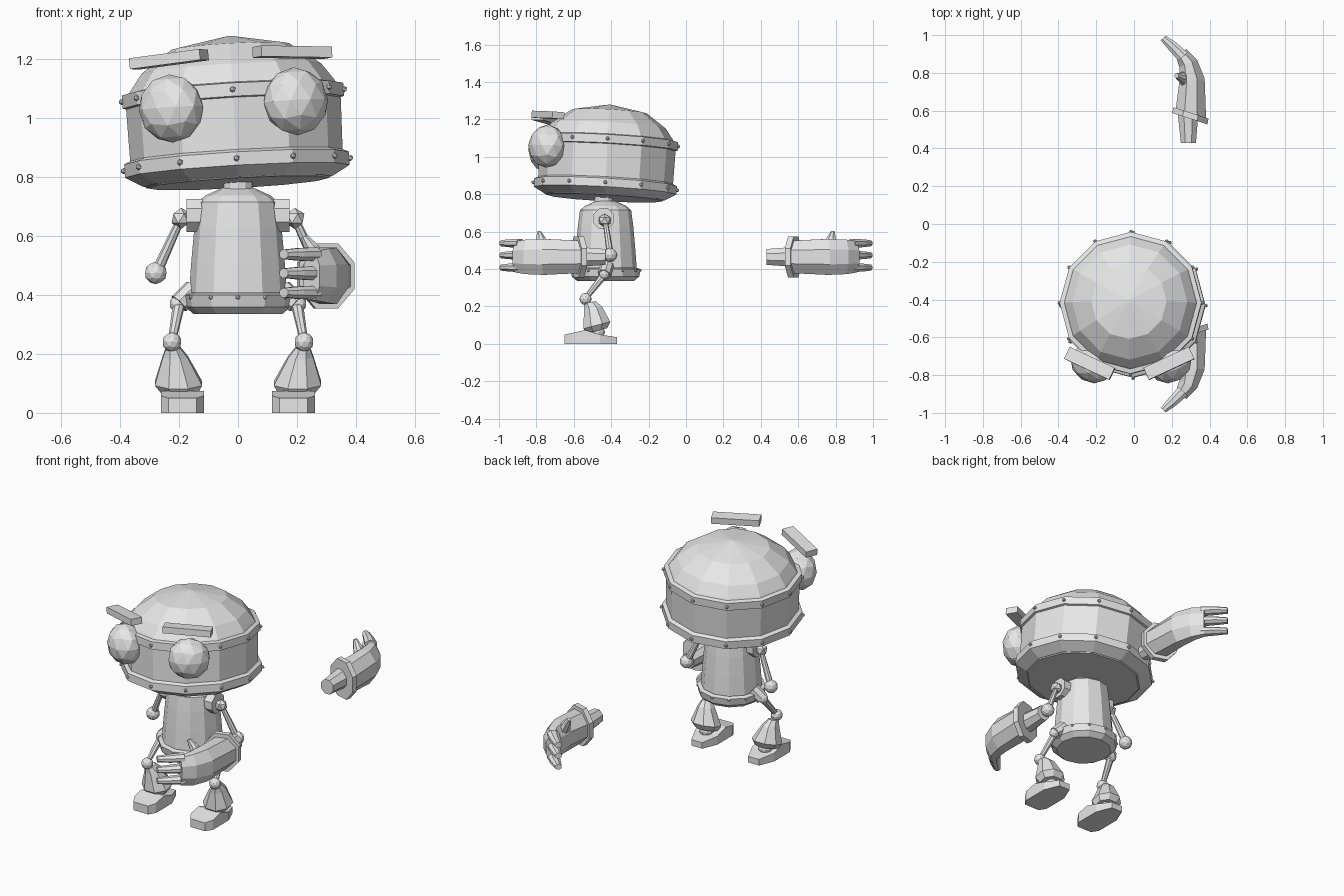
import bpy, bmesh
from math import sin, cos, pi, radians
from mathutils import Vector, Matrix

old = bpy.data.objects.get("Cube")
if old:
    bpy.data.objects.remove(old)

grey = bpy.data.materials.new("light grey")
grey.use_nodes = True
grey.diffuse_color = (0.8, 0.8, 0.8, 1)
grey.node_tree.nodes["Principled BSDF"].inputs["Base Color"].default_value = (0.8, 0.8, 0.8, 1)


def finish(name, bm):
    bmesh.ops.recalc_face_normals(bm, faces=bm.faces)
    mesh = bpy.data.meshes.new(name)
    bm.to_mesh(mesh)
    bm.free()
    mesh.materials.append(grey)
    obj = bpy.data.objects.new(name, mesh)
    bpy.context.collection.objects.link(obj)
    return obj


def loft(name, sections, sides=8, phase=0.5):
    """Skin rings given as (centre, half axis u, half axis v), with capped ends."""
    bm = bmesh.new()
    rings = []
    for c, u, v in sections:
        c, u, v = Vector(c), Vector(u), Vector(v)
        angles = [2 * pi * (i + phase) / sides for i in range(sides)]
        rings.append([bm.verts.new(c + u * cos(a) + v * sin(a)) for a in angles])
    for a, b in zip(rings, rings[1:]):
        for i in range(sides):
            j = (i + 1) % sides
            bm.faces.new((a[i], a[j], b[j], b[i]))
    bm.faces.new(rings[0])
    bm.faces.new(rings[-1])
    return finish(name, bm)


def lathe(name, x, y, profile, sides=12, phase=0):
    return loft(name, [((x, y, z), (r, 0, 0), (0, r, 0)) for r, z in profile], sides, phase)


def rod(name, a, b, ra, rb, sides=8):
    a, b = Vector(a), Vector(b)
    q = (b - a).to_track_quat('Z', 'Y')
    u, v = q @ Vector((1, 0, 0)), q @ Vector((0, 1, 0))
    return loft(name, [(a, u * ra, v * ra), (b, u * rb, v * rb)], sides)


def balls(name, points, r, detail=2):
    bm = bmesh.new()
    for p in points:
        bmesh.ops.create_icosphere(bm, subdivisions=detail, radius=r, matrix=Matrix.Translation(p))
    return finish(name, bm)


def ring_points(y, r, z):
    return [(r * sin(i * pi / 6), y + r * cos(i * pi / 6), z) for i in range(12)]


# Head, built upright and then tilted about the neck
HY = -0.435
head = [
    lathe("head_shell", 0, HY, [(0.31, 0.78), (0.36, 0.825), (0.365, 1.06), (0.36, 1.09),
                                (0.345, 1.115), (0.305, 1.17), (0.2, 1.245), (0.01, 1.28)]),
    lathe("lower_head_band", 0, HY, [(0.32, 0.785), (0.382, 0.82), (0.382, 0.865), (0.36, 0.875)]),
    lathe("upper_head_band", 0, HY, [(0.36, 1.05), (0.376, 1.055), (0.376, 1.1), (0.35, 1.105)]),
    balls("lower_head_rivets", ring_points(HY, 0.385, 0.843), 0.011, 1),
    balls("upper_head_rivets", ring_points(HY, 0.378, 1.078), 0.011, 1),
]
for s, side in ((1, "left"), (-1, "right")):
    eye = balls(side + "_eye", [(0, 0, 0)], 0.116)
    eye.data.transform(Matrix.Translation((s * 0.212, -0.757, 1.028))
                       @ Matrix.Rotation(s * radians(32), 4, 'Z') @ Matrix.Diagonal((1, 0.82, 1, 1)))
    bm = bmesh.new()
    bmesh.ops.create_cube(bm, size=1)
    brow = finish(side + "_brow", bm)
    brow.data.transform(Matrix.Translation((s * 0.21, -0.762, 1.195))
                        @ Matrix.Rotation(s * radians(25), 4, 'Z')
                        @ Matrix.Rotation(s * radians(2.5), 4, 'Y')
                        @ Matrix.Diagonal((0.265, 0.07, 0.037, 1)))
    head += [eye, brow]
pivot = Matrix.Translation((0, -0.435, 0.78))
tilt = (pivot @ Matrix.Rotation(radians(-3.3), 4, 'Y')
        @ Matrix.Rotation(radians(-3.2), 4, 'X') @ pivot.inverted())
for part in head:
    part.data.transform(tilt)

# Neck and torso
BY = -0.43
lathe("neck", 0, -0.44, [(0.05, 0.74), (0.05, 0.8)])
lathe("torso", 0, BY, [(0.155, 0.38), (0.166, 0.41), (0.158, 0.52), (0.148, 0.63),
                       (0.137, 0.715), (0.11, 0.738), (0.05, 0.765)])
lathe("torso_flange", 0, BY, [(0.15, 0.335), (0.18, 0.36), (0.188, 0.4), (0.165, 0.407)])
balls("torso_rivets", ring_points(BY, 0.184, 0.393), 0.009, 1)


def octagon(c, u, hh):
    """Upright hand section, widened so its flats meet the given half sizes."""
    k = 1 / cos(pi / 8)
    return c, Vector((u[0], u[1], 0)) * k, Vector((0, 0, hh * k))


# Hands: one on the left arm and one detached behind, mirrored front to back
def hand(name, m):
    def sec(x, y, z, ux, uy, hh):
        return octagon((x, m * y, z), (ux, m * uy), hh)
    z = 0.465
    loft(name + "_wrist", [sec(0.288, 0.43, z, 0.04, 0, 0.042), sec(0.286, 0.6, z, 0.056, 0, 0.055)])
    loft(name + "_cuff", [sec(0.295, 0.558, z, 0.093, -0.03, 0.11), sec(0.302, 0.588, z, 0.093, -0.03, 0.11)])
    loft(name + "_palm", [sec(0.301, 0.575, z, 0.081, -0.025, 0.087),
                          sec(0.307, 0.76, z, 0.067, 0.01, 0.096),
                          sec(0.287, 0.85, z, 0.047, 0.02, 0.092),
                          sec(0.25, 0.905, z, 0.027, 0.022, 0.083)])
    for i, fz in enumerate((0.408, 0.474, 0.538)):
        loft(f"{name}_finger_{i + 1}", [sec(0.26, 0.885, fz, 0.024, 0.022, 0.024),
                                        sec(0.205, 0.94, fz, 0.02, 0.019, 0.021),
                                        sec(0.155, 0.985, fz, 0.014, 0.012, 0.016)])
    loft(name + "_thumb", [((0.28, m * 0.765, 0.5), (0.035, 0, 0), (0, 0.05, 0)),
                           ((0.25, m * 0.775, 0.56), (0.025, 0, 0.01), (0, 0.027, 0)),
                           ((0.225, m * 0.785, 0.598), (0.012, 0, 0.006), (0, 0.012, 0))])


hand("left_hand", -1)
hand("detached_hand", 1)

# Arms and legs
for s, side in ((1, "left"), (-1, "right")):
    rod(side + "_shoulder_socket", (s * 0.12, -0.44, 0.67), (s * 0.175, -0.44, 0.67), 0.06, 0.06)
    balls(side + "_shoulder", [(s * 0.193, -0.435, 0.66)], 0.036, 1)
    rod(side + "_upper_arm", (s * 0.2, -0.43, 0.645), (s * 0.275, -0.405, 0.48), 0.014, 0.019)
    balls(side + "_elbow", [(s * 0.279, -0.405, 0.475)], 0.038)

    rod(side + "_hip_socket", (s * 0.15, -0.42, 0.42), (s * 0.2, -0.437, 0.37), 0.036, 0.036)
    balls(side + "_hip", [(s * 0.205, -0.437, 0.37)], 0.028)
    rod(side + "_thigh", (s * 0.2, -0.437, 0.37), (s * 0.224, -0.535, 0.245), 0.021, 0.014)
    balls(side + "_knee", [(s * 0.224, -0.537, 0.24)], 0.033)
    loft(side + "_shin", [((s * x, y, z), (rx, 0, 0), (0, ry, tz)) for x, y, z, rx, ry, tz in (
        (0.22, -0.515, 0.222, 0.026, 0.034, 0.008), (0.213, -0.497, 0.19, 0.046, 0.052, 0.01),
        (0.202, -0.477, 0.1, 0.087, 0.078, 0.02), (0.198, -0.475, 0.07, 0.066, 0.058, 0.015))])
    balls(side + "_ankle", [(s * 0.195, -0.475, 0.062)], 0.042)
    # Foot: plates stacked along y, tapered at toe and heel
    loft(side + "_foot", [((s * 0.188, y, h / 2), (w * 2 ** 0.5, 0, 0), (0, 0, h / 2 * 2 ** 0.5))
                          for y, w, h in ((-0.65, 0.048, 0.05), (-0.61, 0.073, 0.058),
                                          (-0.54, 0.073, 0.074), (-0.46, 0.073, 0.05),
                                          (-0.37, 0.036, 0.036))], 4)
